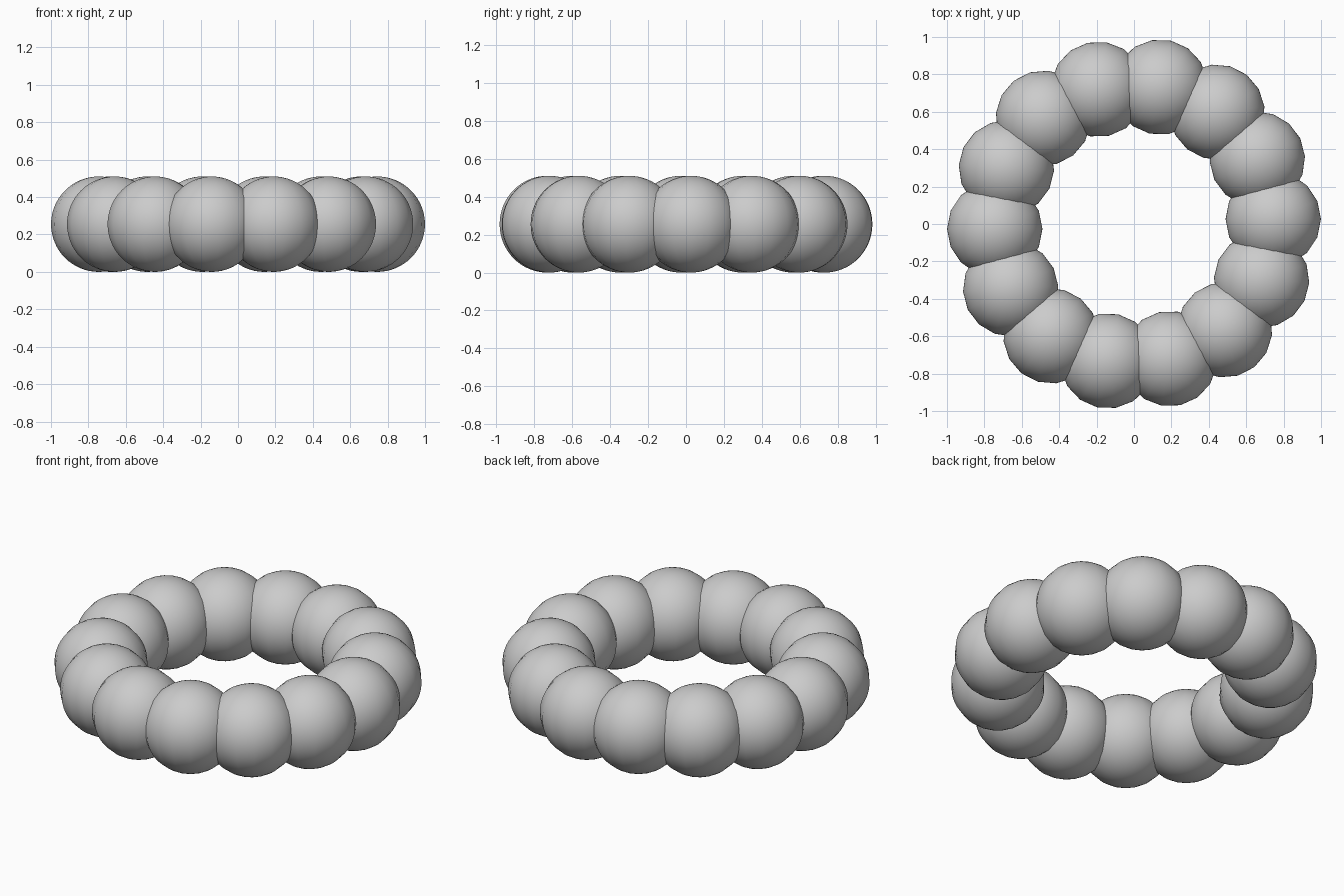
import bpy, math

if "Cube" in bpy.data.objects:
    bpy.data.objects.remove(bpy.data.objects["Cube"])

COUNT = 14      # beads around the ring
RING = 0.745    # ring radius
BEAD = 0.255    # bead radius
START = math.radians(2)

# one bead mesh, coarse around its upright axis and fine from pole to pole
bpy.ops.mesh.primitive_uv_sphere_add(segments=16, ring_count=32, radius=BEAD)
first = bpy.context.object
first.name = "bead_1"
bpy.ops.object.shade_smooth()

# repeat the bead around the ring
for i in range(COUNT):
    if i == 0:
        bead = first
    else:
        bead = bpy.data.objects.new(f"bead_{i + 1}", first.data)
        bpy.context.collection.objects.link(bead)
    step = 2 * math.pi * i / COUNT
    a = START + step
    bead.location = (RING * math.cos(a), RING * math.sin(a), BEAD)
    bead.rotation_euler = (0, 0, step)
